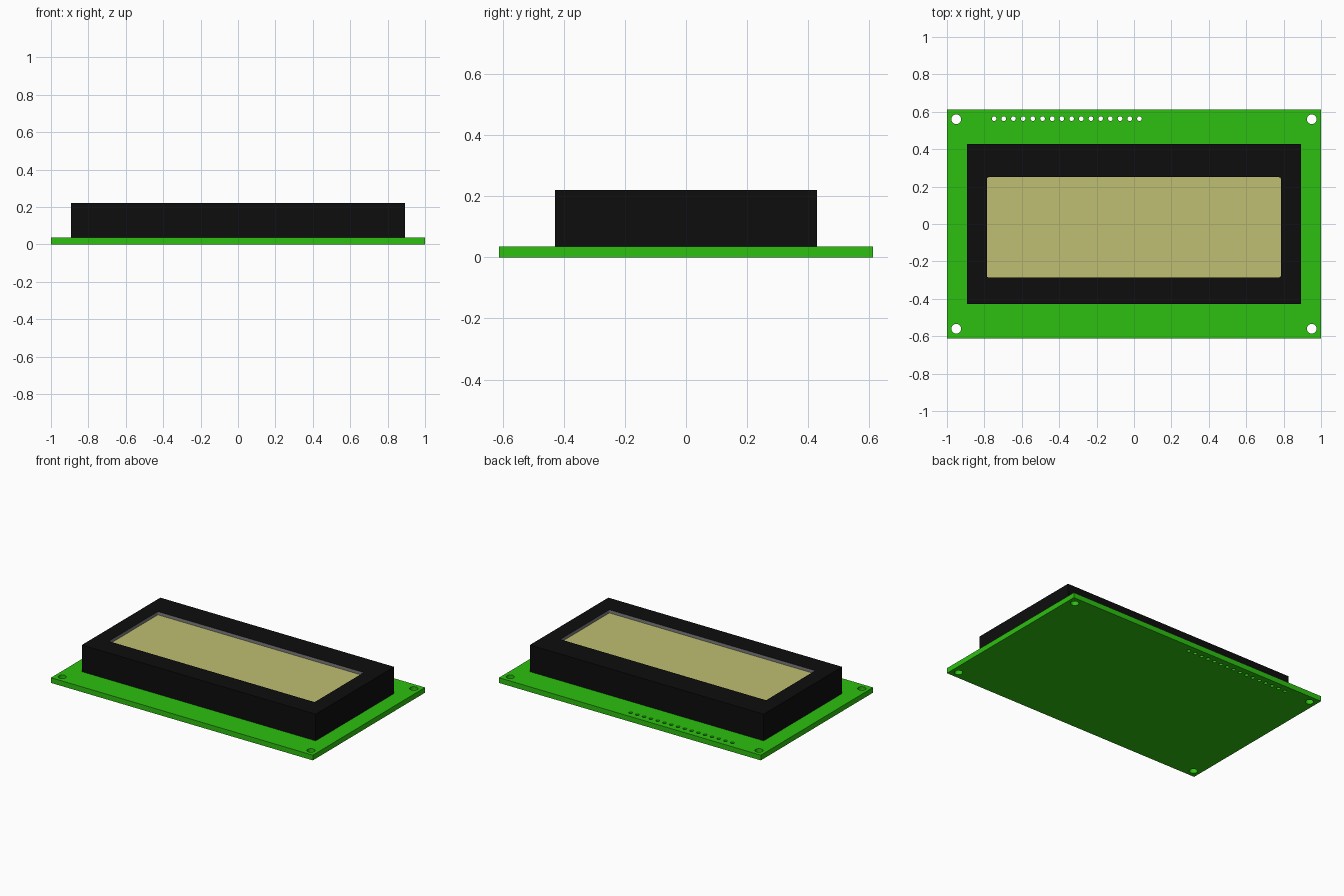
import bpy, bmesh, math

if "Cube" in bpy.data.objects:
    bpy.data.objects.remove(bpy.data.objects["Cube"], do_unlink=True)


def material(name, rgb):
    m = bpy.data.materials.new(name)
    m.use_nodes = True
    m.diffuse_color = (*rgb, 1)
    m.node_tree.nodes["Principled BSDF"].inputs["Base Color"].default_value = (*rgb, 1)
    return m


GREEN = material("board green", (0.026, 0.53, 0.005))
BLACK = material("bezel black", (0.004, 0.004, 0.004))
GREY = material("window edge grey", (0.21, 0.21, 0.21))
OLIVE = material("screen olive", (0.52, 0.52, 0.17))


def circle(x, y, r, n=32):
    return [(x + r * math.cos(2 * math.pi * i / n), y + r * math.sin(2 * math.pi * i / n))
            for i in range(n)]


def rectangle(x0, x1, y0, y1, r=0.0, n=6):
    """Rectangle outline, with corners rounded to radius r."""
    if r == 0:
        return [(x0, y0), (x1, y0), (x1, y1), (x0, y1)]
    pts = []
    centres = [(x1 - r, y1 - r), (x0 + r, y1 - r), (x0 + r, y0 + r), (x1 - r, y0 + r)]
    for k, (cx, cy) in enumerate(centres):
        for i in range(n + 1):
            a = math.pi / 2 * (k + i / n)
            pts.append((cx + r * math.cos(a), cy + r * math.sin(a)))
    return pts


def plate(name, loops, z0, z1, mats, rule=None):
    """Fill the outer loop around the hole loops and extrude it from z0 to z1."""
    bm = bmesh.new()
    edges = []
    for loop in loops:
        vs = [bm.verts.new((x, y, z0)) for x, y in loop]
        edges += [bm.edges.new((vs[i - 1], vs[i])) for i in range(len(vs))]
    bmesh.ops.triangle_fill(bm, edges=edges, use_beauty=True, normal=(0, 0, 1))
    res = bmesh.ops.extrude_face_region(bm, geom=bm.faces[:], use_keep_orig=True)
    top = [g for g in res["geom"] if isinstance(g, bmesh.types.BMVert)]
    bmesh.ops.translate(bm, verts=top, vec=(0, 0, z1 - z0))
    bmesh.ops.recalc_face_normals(bm, faces=bm.faces[:])
    if rule:
        for f in bm.faces:
            f.material_index = rule(f)
    me = bpy.data.meshes.new(name)
    bm.to_mesh(me)
    bm.free()
    for m in mats:
        me.materials.append(m)
    ob = bpy.data.objects.new(name, me)
    bpy.context.collection.objects.link(ob)
    bpy.ops.object.select_all(action="DESELECT")
    ob.select_set(True)
    bpy.context.view_layer.objects.active = ob
    bpy.ops.object.shade_smooth_by_angle(angle=math.radians(30))
    return ob


BOARD_TOP, SCREEN_TOP, BEZEL_TOP = 0.036, 0.198, 0.22

# Circuit board with four mounting holes and a row of sixteen pin holes
mounting = [circle(sx * 0.95, sy * 0.56, 0.026) for sx in (-1, 1) for sy in (-1, 1)]
pins = [circle(-0.748 + 0.0518 * i, 0.563, 0.0125, 20) for i in range(16)]
plate("circuit_board", [rectangle(-1, 1, -0.612, 0.612)] + mounting + pins,
      0, BOARD_TOP, [GREEN])

# Bezel frame; the walls of its window are grey
window = rectangle(-0.787, 0.785, -0.285, 0.25, 0.009)


def window_wall(f):
    c = f.calc_center_median()
    return int(abs(f.normal.z) < 0.5 and abs(c.x) < 0.85 and -0.35 < c.y < 0.35)


plate("bezel", [rectangle(-0.893, 0.893, -0.428, 0.428), window],
      BOARD_TOP, BEZEL_TOP, [BLACK, GREY], window_wall)

# Display panel recessed in the window
plate("screen", [window], BOARD_TOP, SCREEN_TOP, [OLIVE])
